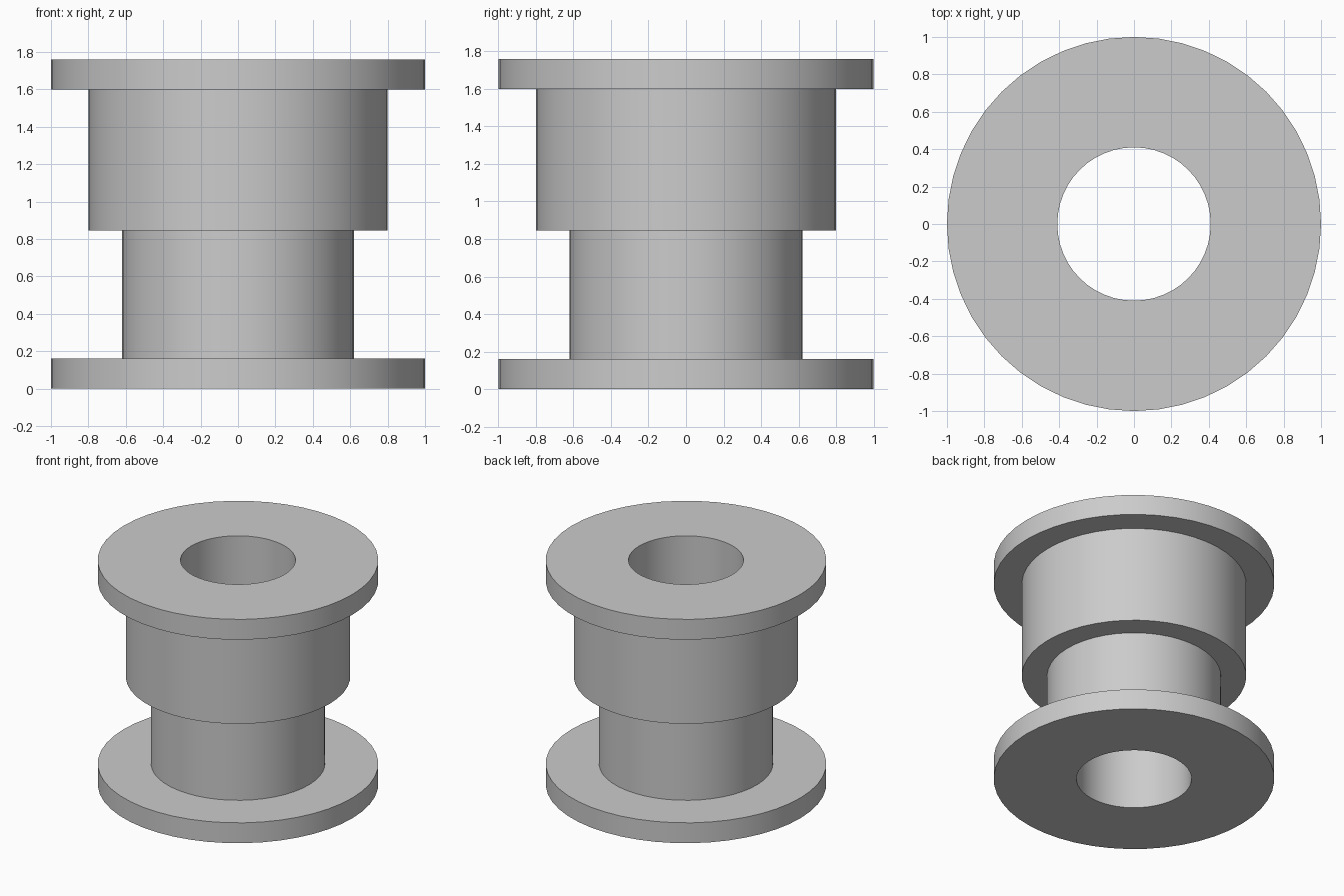
import bpy, bmesh, math

SIDES = 48
BORE = 0.41

cube = bpy.data.objects.get("Cube")
if cube:
    bpy.data.objects.remove(cube, do_unlink=True)

grey = bpy.data.materials.new("plain grey")
grey.use_nodes = True
colour = (0.6, 0.6, 0.6, 1)
grey.diffuse_color = colour
grey.node_tree.nodes["Principled BSDF"].inputs["Base Color"].default_value = colour


def lathe(name, profile):
    """Spin a closed (radius, height) profile around the z axis."""
    bm = bmesh.new()
    verts = [bm.verts.new((r, 0, z)) for r, z in profile]
    edges = [bm.edges.new((v, verts[(i + 1) % len(verts)]))
             for i, v in enumerate(verts)]
    bmesh.ops.spin(bm, geom=verts + edges, cent=(0, 0, 0), axis=(0, 0, 1),
                   angle=math.tau, steps=SIDES, use_merge=True)
    bmesh.ops.remove_doubles(bm, verts=bm.verts, dist=0.0001)
    bmesh.ops.recalc_face_normals(bm, faces=bm.faces)
    mesh = bpy.data.meshes.new(name)
    bm.to_mesh(mesh)
    bm.free()
    mesh.materials.append(grey)
    obj = bpy.data.objects.new(name, mesh)
    bpy.context.collection.objects.link(obj)
    bpy.ops.object.select_all(action="DESELECT")
    obj.select_set(True)
    bpy.context.view_layer.objects.active = obj
    bpy.ops.object.shade_smooth_by_angle(angle=math.radians(30))
    return obj


# Stepped spool: radius and top height of each tier, from the base up
# (base flange, narrow neck, wide barrel, top flange)
tiers = [(1.0, 0.16), (0.62, 0.845), (0.8, 1.6), (1.0, 1.76)]
outline = [(BORE, 0)]
bottom = 0
for radius, top in tiers:
    outline += [(radius, bottom), (radius, top)]
    bottom = top
outline.append((BORE, bottom))
lathe("flanged_spool", outline)
